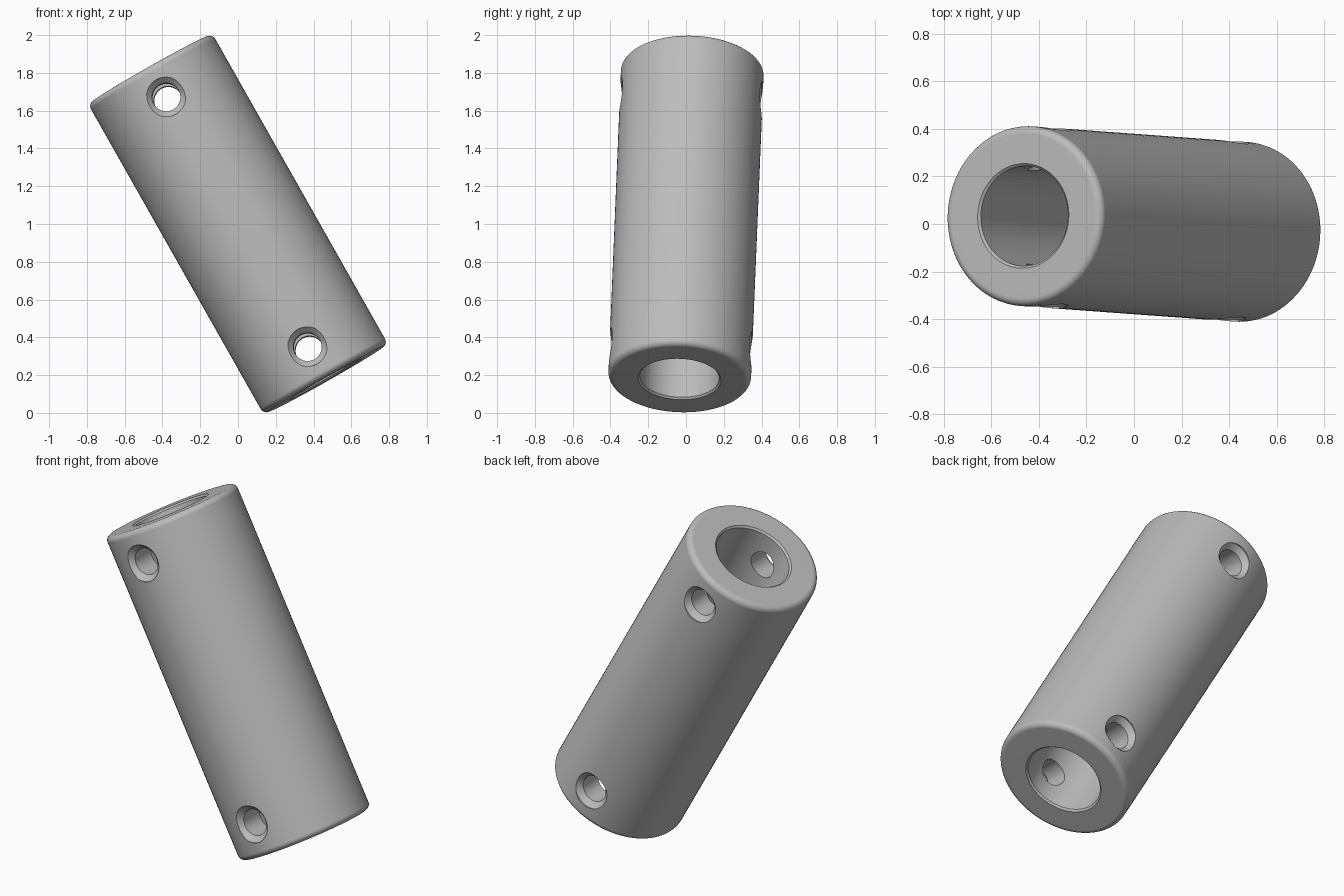
import bpy, bmesh, math
from mathutils import Matrix, Vector

cube = bpy.data.objects.get("Cube")
if cube:
    bpy.data.objects.remove(cube, do_unlink=True)

HALF, RADIUS, BORE = 0.945, 0.378, 0.21
FILLET, CHAMFER = 0.032, 0.01
HOLE_Z, HOLE_R, SINK_R = 0.76, 0.075, 0.105

grey = bpy.data.materials.new("plain grey")
colour = (0.5, 0.5, 0.5, 1)
grey.use_nodes = True
grey.diffuse_color = colour
grey.node_tree.nodes["Principled BSDF"].inputs["Base Color"].default_value = colour


def revolve(name, profile, steps, closed):
    """Spin (radius, height) points about the z axis."""
    bm = bmesh.new()
    verts = [bm.verts.new((r, 0, z)) for r, z in profile]
    ends = verts[1:] + verts[:1] if closed else verts[1:]
    edges = [bm.edges.new(pair) for pair in zip(verts, ends)]
    bmesh.ops.spin(bm, geom=verts + edges, cent=(0, 0, 0), axis=(0, 0, 1),
                   angle=math.tau, steps=steps)
    bmesh.ops.remove_doubles(bm, verts=bm.verts, dist=1e-5)
    bmesh.ops.recalc_face_normals(bm, faces=bm.faces)
    mesh = bpy.data.meshes.new(name)
    bm.to_mesh(mesh)
    bm.free()
    mesh.materials.append(grey)
    obj = bpy.data.objects.new(name, mesh)
    bpy.context.collection.objects.link(obj)
    return obj


# Tube wall: rounded outer rims, lightly chamfered bore
upper = [(BORE, HALF - CHAMFER), (BORE + CHAMFER, HALF)]
for i in range(7):
    a = math.pi / 2 * (1 - i / 6)
    upper.append((RADIUS - FILLET + FILLET * math.cos(a),
                  HALF - FILLET + FILLET * math.sin(a)))
upper.append((RADIUS, HOLE_Z - 0.14))
lower = [(r, -z) for r, z in reversed(upper)]
tube = revolve("tube", upper + lower, 96, True)

# Countersunk cross holes through both walls near each end
half_pin = [(HOLE_R, 0.34), (SINK_R, 0.37), (SINK_R, 0.6), (0, 0.6)]
pin = [(r, -z) for r, z in reversed(half_pin)] + half_pin
bpy.context.view_layer.objects.active = tube
for side in (1, -1):
    cutter = revolve("hole_cutter", pin, 48, False)
    cutter.hide_render = True
    cutter.data.transform(Matrix.Translation((0, 0, side * HOLE_Z))
                          @ Matrix.Rotation(math.pi / 2, 4, 'X'))
    cut = tube.modifiers.new("cross hole", 'BOOLEAN')
    cut.operation, cut.solver, cut.object = 'DIFFERENCE', 'EXACT', cutter
    bpy.ops.object.modifier_apply(modifier=cut.name)
    bpy.data.objects.remove(cutter, do_unlink=True)

# Lean the whole tube
axis = Vector((-0.4925, 0.036, 0.87)).normalized()
y_axis = Vector((0, 1, 0))
y_axis = (y_axis - axis * y_axis.dot(axis)).normalized()
lean = Matrix((y_axis.cross(axis), y_axis, axis)).transposed().to_4x4()
tube.data.transform(Matrix.Translation((0, 0, 1)) @ lean)

# Smooth shading with crisp hole and bore edges
tube.select_set(True)
bpy.ops.object.shade_smooth_by_angle(angle=math.radians(30))
weighted = tube.modifiers.new("weighted normals", 'WEIGHTED_NORMAL')
weighted.keep_sharp = True
